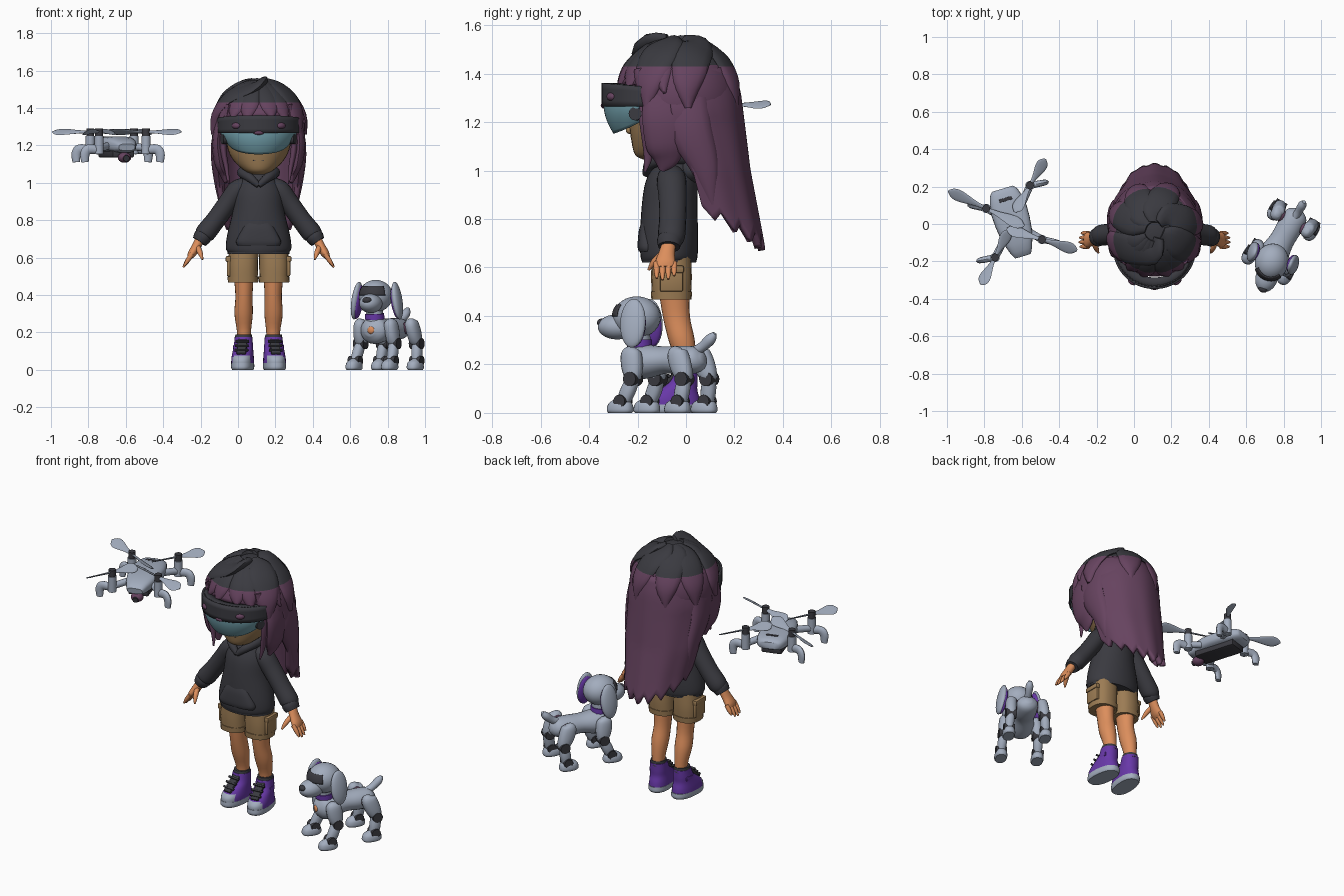
import bpy, bmesh, math
from mathutils import Matrix, Vector, Euler

if "Cube" in bpy.data.objects:
    bpy.data.objects.remove(bpy.data.objects["Cube"])

def material(name, r, g, b):
    m = bpy.data.materials.new(name)
    m.diffuse_color = [((c / 255 + 0.055) / 1.055) ** 2.4 for c in (r, g, b)] + [1]
    m.use_nodes = True
    m.node_tree.nodes["Principled BSDF"].inputs["Base Color"].default_value = m.diffuse_color
    return m

CHAR = material("charcoal", 58, 58, 64)
PLUM = material("plum", 102, 67, 95)
SKIN = material("warm skin", 220, 142, 92)
TAN = material("tan", 156, 124, 84)
GREY = material("cool grey", 163, 173, 190)
VIOLET = material("violet", 104, 56, 168)
TEAL = material("teal glass", 116, 163, 175)
T = Matrix()          # transform of the group being built
CX = 0.11             # centre line of the figure
Z = (0, 0, 1)
SIDES = ((-1, "right_"), (1, "left_"))

def finish(name, bm, mat):
    bm.transform(T)
    bmesh.ops.recalc_face_normals(bm, faces=bm.faces)
    me = bpy.data.meshes.new(name)
    bm.to_mesh(me)
    bm.free()
    ob = bpy.data.objects.new(name, me)
    bpy.context.collection.objects.link(ob)
    me.materials.append(mat)
    return ob

def loft(name, rings, mat, ref=(0, 1, 0), axis=None, n=20, sub=4, p=2):
    """Smooth tube through rings (x, y, z, a, b); b is measured along ref."""
    k, R = len(rings), []
    for i in range(k - 1):
        A, B, C, D = (rings[min(max(i + j, 0), k - 1)] for j in (-1, 0, 1, 2))
        for s in range(sub):
            t = s / sub
            R.append([b + .5 * t * (c - a + t * (2*a - 5*b + 4*c - d + t * (3*(b - c) + d - a)))
                      for a, b, c, d in zip(A, B, C, D)])
    R.append(list(rings[-1]))
    bm, loops, ref = bmesh.new(), [], Vector(ref)
    for i, r in enumerate(R):
        c = Vector(r[:3])
        t = Vector(axis) if axis else Vector(R[min(i + 1, len(R) - 1)][:3]) - Vector(R[max(i - 1, 0)][:3])
        t.normalize()
        u = ref.cross(t).normalized()
        v = t.cross(u)
        loop = []
        for j in range(n):
            co, si = math.cos(2 * math.pi * j / n), math.sin(2 * math.pi * j / n)
            co, si = (math.copysign(abs(q) ** (2 / p), q) for q in (co, si))
            loop.append(bm.verts.new(c + u * co * max(r[3], .001) + v * si * max(r[4], .001)))
        loops.append(loop)
    for a, b in zip(loops, loops[1:]):
        for j in range(n):
            bm.faces.new((a[j], a[(j + 1) % n], b[(j + 1) % n], b[j]))
    bm.faces.new(loops[0])
    bm.faces.new(loops[-1])
    return finish(name, bm, mat)

def rod(name, a, b, r, mat, ref=(0, 1, 0)):
    return loft(name, [(*a, r, r), (*b, r, r)], mat, ref, sub=1, n=16)

def ball(name, loc, rad, mat, rot=(0, 0, 0)):
    bm = bmesh.new()
    bmesh.ops.create_uvsphere(bm, u_segments=24, v_segments=14, radius=1)
    bm.transform(Matrix.LocRotScale(Vector(loc), Euler(rot), Vector(rad)))
    return finish(name, bm, mat)

def box(name, loc, size, mat, rot=(0, 0, 0), bevel=.008):
    bm = bmesh.new()
    bmesh.ops.create_cube(bm, size=1)
    bm.transform(Matrix.LocRotScale(Vector(loc), Euler(rot), Vector(size)))
    bmesh.ops.bevel(bm, geom=bm.edges[:], offset=bevel, segments=2, affect='EDGES', profile=.5)
    return finish(name, bm, mat)

def shell(name, f, nu, nv, mat, thick):
    """Sheet f(u, v) given thickness."""
    bm = bmesh.new()
    g = [[bm.verts.new(f(i / nu, j / nv)) for j in range(nv + 1)] for i in range(nu + 1)]
    for i in range(nu):
        for j in range(nv):
            bm.faces.new((g[i][j], g[i + 1][j], g[i + 1][j + 1], g[i][j + 1]))
    bmesh.ops.remove_doubles(bm, verts=bm.verts, dist=.0004)
    ob = finish(name, bm, mat)
    mod = ob.modifiers.new("thickness", 'SOLIDIFY')
    mod.thickness, mod.offset = thick, 0
    return ob

def dark_roots(ob):
    """Hair above one height is charcoal."""
    bm = bmesh.new()
    bm.from_mesh(ob.data)
    bmesh.ops.bisect_plane(bm, geom=bm.verts[:] + bm.edges[:] + bm.faces[:], plane_co=(0, 0, 1.43), plane_no=Z)
    ob.data.materials.append(CHAR)
    for f in bm.faces:
        f.material_index = int(f.calc_center_median().z > 1.43)
    bm.to_mesh(ob.data)
    bm.free()

def table(z, rows):
    """Linear lookup in rows of (z, value), z falling."""
    for (z0, a), (z1, b) in zip(rows, rows[1:]):
        if z >= z1:
            return a + (b - a) * min(max((z0 - z) / (z0 - z1), 0), 1)
    return rows[-1][1]

# Head, neck, mouth and nose
loft("head", [(CX, -.14, 1.045, .03, .035), (CX, -.13, 1.065, .075, .08), (CX, -.085, 1.12, .135, .14),
              (CX, -.06, 1.2, .17, .175), (CX, -.05, 1.35, .18, .19), (CX, -.04, 1.46, .1, .11)], TAN, axis=Z, n=32)
rod("neck", (CX, -.06, .98), (CX, -.06, 1.1), .05, TAN)
box("mouth", (CX, -.219, 1.118), (.06, .008, .006), CHAR, bevel=.002)
ball("nose", (CX, -.232, 1.165), (.016, .016, .014), TAN)

# Hair cap, fringe and swept crown locks
def on_cap(az, el, s=1):
    return (CX + .238 * s * math.sin(az) * math.cos(el), -.035 - .243 * s * math.cos(az) * math.cos(el),
            1.30 + .235 * s * math.sin(el))
def cap(u, v):
    az = 2 * math.pi * u
    low = math.radians(13 if math.cos(az) > .45 else -25)
    return on_cap(az, math.pi / 2 + (low - math.pi / 2) * v)
dark_roots(shell("hair_cap", cap, 48, 16, PLUM, .02))
for i, deg in enumerate((-72, -52, -33, -14, 16, 34, 52, 72)):
    az = math.radians(deg)
    els = [(78, .02), (60, .045), (38, .055), (22, .045), (4 if i % 2 else 9, .006)]
    dark_roots(loft(f"fringe_lock_{i}", [(*on_cap(az * (1.1 - e / 250), math.radians(e)), w, .022)
               for e, w in els], PLUM, ref=(math.sin(az), -math.cos(az), .6), n=12))
# each: start azimuth, end azimuth, widest half width
for i, (a0, a1, w) in enumerate(((30, -75, .085), (70, 60, .085), (150, 100, .08), (-110, -115, .08), (190, 160, .08), (230, 205, .08))):
    rings = []
    for e, k in ((80, .4), (64, .9), (42, 1), (15, .75), (-10, .2)):
        az = math.radians(a0 + (a1 - a0) * min(1, (80 - e) / 45))
        rings.append((*on_cap(az, math.radians(e), 1.01), w * k, .026))
    az = math.radians(a1)
    dark_roots(loft(f"crown_lock_{i}", rings, PLUM, ref=(math.sin(az), -math.cos(az), .7), n=14))

# Long back hair with pointed ends
def back(u, v):
    az = math.radians(-98 + 196 * u)
    tri = abs((u * 9) % 1 - .5) * 2
    bottom = .80 - .13 * max(math.cos(az), 0) + .055 * tri
    z = 1.42 + (bottom - 1.42) * v
    rx = table(z, [(1.42, .2), (1.25, .236), (1.0, .215), (.85, .19), (.68, .165)])
    y0 = table(z, [(1.42, -.05), (1.2, -.02), (1.0, .055), (.82, .1), (.68, .16)])
    y1 = table(z, [(1.42, .18), (1.33, .21), (1.0, .25), (.68, .31)])
    k = 1 + .015 * v * math.cos(az * 10)
    return (CX + rx * k * math.sin(az), y0 + (y1 - y0) * k * math.cos(az), z)
dark_roots(shell("back_hair", back, 72, 20, PLUM, .03))

# Side locks framing the face
for s, side in SIDES:
    for nm, rings in (
        ("front", ((.17, -.1, 1.44, .06, .03), (.218, -.085, 1.25, .095, .03), (.21, -.085, 1.12, .085, .03),
                   (.19, -.085, 1.05, .06, .02), (.175, -.1, 1.0, .012, .008))),
        ("rear", ((.18, 0, 1.42, .08, .03), (.22, .01, 1.2, .09, .035), (.21, .075, 1.02, .06, .03), (.195, .11, .86, .012, .01))),
        ("thin", ((.16, -.18, 1.42, .035, .02), (.19, -.165, 1.22, .03, .018), (.17, -.155, 1.07, .02, .012), (.16, -.17, .995, .005, .004)))):
        dark_roots(loft(f"{side}{nm}_hair_lock", [(CX + s * x, *r) for x, *r in rings], PLUM, ref=(1, 0, 0), n=14))

# Headset: band with top ledge, glass shield, sensors and ear pods
def around(az, z, s=1):
    return (CX + .212 * s * math.sin(az), -.13 - .208 * s * math.cos(az), z)
def band_top(az):
    return 1.343 + .018 * max(0, math.cos(az))
def band_az(u):
    return math.radians(-98 + 196 * u)
shell("headset_band", lambda u, v: around(band_az(u), 1.265 + v * (band_top(band_az(u)) - 1.265)), 40, 4, CHAR, .02)
shell("headset_ledge", lambda u, v: around(band_az(u), band_top(band_az(u)) - .006, 1 - .25 * v), 40, 2, CHAR, .012)
def glass(u, v):
    az = math.radians(-72 + 144 * u)
    return around(az, 1.28 - v * .125 * math.cos(az) ** .5, .985 - .2 * v ** 2)
shell("glass_shield", glass, 32, 10, TEAL, .012)
for s, side in SIDES:
    ball(side + "sensor", (CX + s * .12, -.308, 1.305), (.026, .016, .017), PLUM, (0, 0, s * .6))
    rod(side + "ear_pod", (CX + s * .15, -.195, 1.235), (CX + s * .195, -.21, 1.235), .028, CHAR)
ball("middle_sensor", (CX, -.338, 1.268), (.03, .014, .012), PLUM)

# Hooded top
loft("hoodie_body", [(CX, -.07, .625, .16, .112), (CX, -.07, .65, .175, .118), (CX, -.07, .72, .168, .12),
     (CX, -.068, .85, .138, .115), (CX, -.06, .95, .128, .108), (CX, -.05, 1.02, .095, .085),
     (CX, -.045, 1.06, .06, .06)], CHAR, axis=Z, n=32)
loft("hoodie_pocket", [(CX, -.15, .665, .115, .045), (CX, -.155, .69, .12, .045), (CX, -.155, .75, .09, .04),
     (CX, -.15, .785, .07, .035)], CHAR, axis=Z, p=3)
loft("hem_band", [(CX, -.07, .62, .165, .112), (CX, -.07, .655, .168, .115)], CHAR, axis=Z, n=32)
ball("hood_back", (CX, .02, 1.0), (.11, .06, .06), CHAR)
for s, side in SIDES:
    X = lambda rows: [(CX + s * x, *r) for x, *r in rows]
    loft(side + "hood_collar", X([(0, -.165, .985, .015, .015), (.05, -.145, 1.03, .025, .025),
         (.085, -.07, 1.055, .03, .03), (.05, .01, 1.055, .035, .035), (0, .025, 1.05, .035, .035)]), CHAR, ref=Z, n=12)
    loft(side + "sleeve", X([(.06, -.06, 1.0, .03, .04), (.11, -.06, .965, .053, .06), (.165, -.055, .89, .053, .058),
         (.23, -.055, .8, .052, .056), (.285, -.06, .73, .054, .056), (.3, -.065, .705, .04, .045)]), CHAR)
    loft(side + "cuff", X([(.285, -.065, .73, .04, .044), (.3, -.068, .71, .048, .052), (.317, -.07, .685, .04, .045)]), CHAR)
    # Hand with fingers
    X = lambda rows: [(CX + .017 * s + s * x, *r) for x, *r in rows]
    loft(side + "palm", X([(.295, -.07, .70, .024, .028), (.318, -.08, .655, .024, .034),
         (.34, -.085, .62, .022, .042), (.352, -.085, .6, .014, .038)]), SKIN)
    for i in range(4):
        y, l = -.121 + i * .024, (.9, 1, .95, .75)[i]
        loft(f"{side}finger_{i}", X([(.338, y, .62, .013, .013), (.338 + .027 * l, y, .62 - .04 * l, .012, .012),
             (.338 + .048 * l, y, .62 - .072 * l, .005, .005)]), SKIN, n=10)
    loft(side + "thumb", X([(.31, -.09, .66, .015, .015), (.295, -.13, .625, .014, .014), (.283, -.155, .59, .005, .005)]), SKIN, n=10)
    X = lambda rows: [(CX + s * x, *r) for x, *r in rows]
    # Shorts with cuff and cargo pocket
    loft(side + "shorts_leg", X([(.083, -.06, .48, .078, .08), (.083, -.06, .56, .08, .084), (.078, -.06, .66, .078, .08)]), TAN, axis=Z, p=2.4)
    loft(side + "shorts_cuff", X([(.083, -.06, .468, .081, .083), (.083, -.06, .5, .083, .085)]), TAN, axis=Z, p=2.4)
    box(side + "cargo_pocket", (CX + s * .156, -.06, .55), (.028, .095, .1), TAN)
    box(side + "pocket_flap", (CX + s * .16, -.06, .592), (.032, .102, .032), TAN)
    # Leg
    loft(side + "leg", X([(.078, .002, .1, .036, .04), (.078, .002, .2, .037, .041), (.08, -.018, .3, .049, .054),
         (.078, -.04, .4, .046, .056), (.08, -.05, .52, .055, .065)]), SKIN, axis=Z)
    # Shoe turned slightly out: sole, upper with grey toe, collar, tongue, laces
    T = Matrix.Translation((CX + s * .08, 0, 0)) @ Matrix.Rotation(s * .1, 4, 'Z')
    loft(side + "sole", [(0, -.05, 0, .055, .108), (0, -.05, .012, .06, .115), (0, -.05, .035, .06, .113)], GREY, axis=Z, p=2.4, n=28)
    ob = loft(side + "shoe_upper", [(0, -.05, .03, .06, .11), (0, -.05, .06, .059, .106), (0, -.035, .095, .055, .082),
              (0, -.012, .13, .051, .06), (0, -.003, .175, .047, .052)], VIOLET, axis=Z, n=28, p=2.3)
    ob.data.materials.append(GREY)
    for f in ob.data.polygons:
        f.material_index = int(f.center.y < -.12 and f.center.z < .075)
    loft(side + "shoe_collar", [(0, -.003, .16, .048, .053), (0, -.002, .19, .044, .048)], CHAR, axis=Z)
    box(side + "tongue", (0, -.085, .125), (.052, .02, .125), CHAR, (-.85, 0, 0))
    for i in range(3):
        box(f"{side}lace_{i}", (0, -.118 + i * .022, .106 + i * .023), (.074, .014, .012), CHAR, (-.85, 0, 0), .003)
    box(side + "shoe_strap", (s * .047, -.01, .12), (.012, .05, .025), VIOLET, bevel=.004)
    T = Matrix()

# Drone body, battery, camera
T = Matrix.Translation((-.648, .007, 0)) @ Matrix.Rotation(math.radians(17), 4, 'Z')
loft("drone_body", [(0, .19, 1.205, .055, .02), (0, .165, 1.205, .078, .035), (0, .07, 1.205, .098, .042),
     (0, -.06, 1.205, .088, .042), (0, -.15, 1.195, .062, .034), (0, -.185, 1.19, .045, .018)], GREY, ref=Z, p=3, n=24, sub=2)
box("drone_battery", (0, .01, 1.155), (.12, .27, .04), CHAR)
box("drone_vent", (0, .13, 1.243), (.07, .018, .006), CHAR, bevel=.002)
ball("drone_camera", (0, -.14, 1.135), (.036, .036, .028), PLUM)
rod("drone_lens", (0, -.15, 1.135), (0, -.178, 1.13), .017, CHAR, Z)
T = Matrix()
# Rotors: arm, motor, foot and two blades; x, y, blade angle, blade scale, twist
C = Vector((-.644, .007, 0))
for i, (x, y, deg, size, tw) in enumerate(((-.79, .083, 155, 1.09, .55), (-.556, .206, 60, .8, -.55),
                                           (-.492, -.083, -17, .96, -.55), (-.743, -.179, -117, .8, -.55))):
    h = Vector((x, y, 0))
    o = (h - C).normalized()
    at = lambda d, z, o=o: tuple(h + o * d + Vector((0, 0, z)))
    rod(f"rotor_arm_{i}", at(-.13, 1.2), at(0, 1.185), .02, GREY, Z)
    rod(f"motor_post_{i}", at(0, 1.155), at(0, 1.25), .025, GREY)
    rod(f"motor_hub_{i}", at(0, 1.25), at(0, 1.29), .021, CHAR)
    q = Vector((math.copysign(1, o.x), math.copysign(.2, o.y), 0))
    loft(f"rotor_foot_{i}", [(*at(0, 1.175, q), .024, .018), (*at(.055, 1.18, q), .026, .017), (*at(.075, 1.155, q), .026, .016),
         (*at(.075, 1.11, q), .02, .014)], GREY, ref=(-q.y, q.x, 0), n=12)
    for k in (0, 180):
        a = math.radians(deg + k)
        d = Vector((math.cos(a), math.sin(a), 0))
        b = lambda r: tuple(h + d * r * size + Vector((0, 0, 1.272)))
        loft(f"rotor_{i}_blade_{k}", [(*b(.01), .01, .006), (*b(.06), .016, .005), (*b(.14), .034, .004), (*b(.18), .029, .004),
             (*b(.205), .006, .003)], GREY, ref=Vector(Z) + tw * Vector((-d.y, d.x, 0)), n=12)

# Robot dog body, tail, neck
DOG = Matrix.Translation((.792, -.085, 0)) @ Matrix.Rotation(math.radians(-30), 4, 'Z')
T = DOG
loft("dog_body", [(0, .185, .225, .02, .02), (0, .155, .22, .06, .052), (0, .08, .217, .068, .06), (0, 0, .218, .066, .056),
     (0, -.09, .212, .08, .07), (0, -.145, .21, .073, .068), (0, -.182, .21, .028, .028)], GREY, ref=Z, n=24)
loft("dog_tail", [(0, .13, .25, .022, .022), (0, .175, .272, .021, .021), (0, .215, .305, .023, .023), (0, .235, .328, .01, .01)], GREY, ref=(1, 0, 0), n=14)
rod("dog_neck", (0, -.12, .24), (0, -.125, .34), .045, GREY)
rod("dog_collar", (0, -.122, .27), (0, -.124, .3), .052, VIOLET)
ball("dog_chest_button", (.01, -.178, .212), (.021, .012, .021), SKIN)
# Dog head, turned a little on its neck
T = DOG @ Matrix.Translation((.01, -.125, 0)) @ Matrix.Rotation(math.radians(12), 4, 'Z') @ Matrix.Translation((0, .125, 0))
ball("dog_head", (0, -.13, .395), (.09, .1, .086), GREY)
ball("dog_snout", (0, -.215, .355), (.06, .082, .052), GREY)
ball("dog_nose", (0, -.283, .372), (.025, .018, .017), CHAR)
def face_plate(u, v):
    az, el = math.radians(-52 + 104 * u), math.radians(2 + 34 * v)
    return (.091 * math.sin(az) * math.cos(el), -.13 - .101 * math.cos(az) * math.cos(el), .395 + .087 * math.sin(el))
shell("dog_face_plate", face_plate, 16, 6, CHAR, .007)
for s, side in SIDES:
    ball(side + "dog_ear", (s * .114, -.11, .37), (.024, .055, .102), GREY, (0, -s * .15, 0))
    ball(side + "dog_inner_ear", (s * .105, -.106, .363), (.022, .049, .092), VIOLET, (0, -s * .15, 0))
# Dog legs
T = DOG
for s, side in SIDES:
    for end, y, ky in (("front", -.11, -.095), ("rear", .11, .15)):
        n = f"{side}dog_{end}_"
        fy = -.138 if end == "front" else .135
        ball(n + "hip_ring", (s * .066, y, .225), (.025, .034, .034), PLUM)
        loft(n + "upper_leg", [(s * .088, y, .272, .014, .014), (s * .092, y, .25, .032, .042), (s * .098, (y + ky) / 2, .195, .034, .046),
             (s * .1, ky, .145, .03, .034), (s * .1, ky, .12, .012, .012)], GREY, n=16, p=2.3)
        loft(n + "lower_leg", [(s * .102, ky, .14, .026, .028), (s * .108, (ky + fy) / 2, .09, .028, .032),
             (s * .11, fy, .045, .024, .028)], GREY, n=16, p=2.3)
        rod(n + "knee", (s * .07, ky, .14), (s * .134, ky, .14), .03, CHAR, Z)
        rod(n + "ankle", (s * .078, fy, .048), (s * .144, fy, .048), .027, CHAR, Z)
        loft(n + "foot", [(s * .11, fy - .014, 0, .032, .052), (s * .11, fy - .014, .012, .038, .058),
             (s * .11, fy - .013, .04, .033, .05), (s * .11, fy - .01, .06, .012, .02)], GREY, axis=Z, p=2.4)
T = Matrix()

# Smooth shading with crisp edges
for ob in bpy.data.objects:
    ob.select_set(ob.type == 'MESH')
bpy.context.view_layer.objects.active = bpy.data.objects["head"]
bpy.ops.object.shade_smooth_by_angle(angle=math.radians(42))
